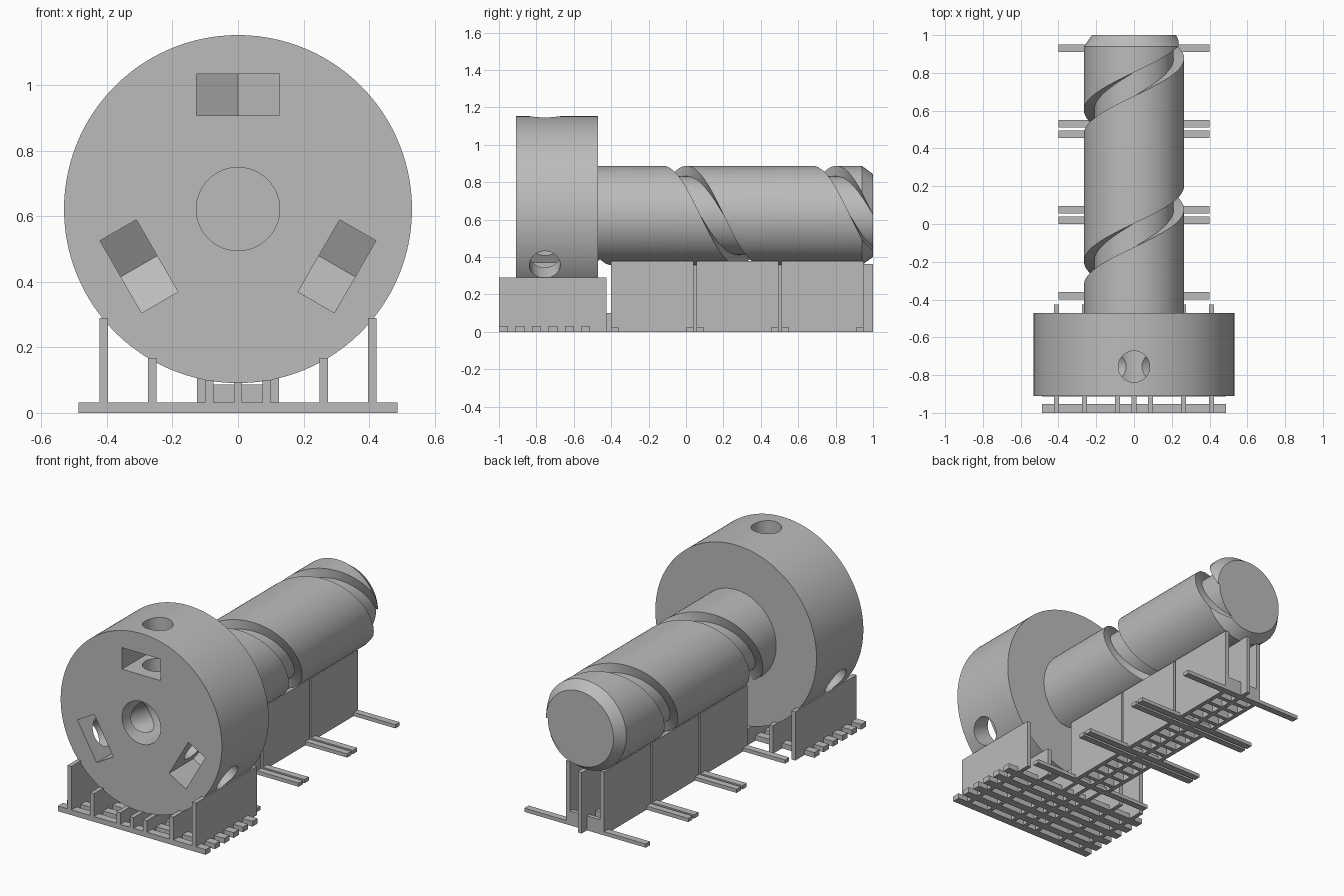
import bpy, bmesh
from math import sin, cos, pi, radians
from mathutils import Matrix, Vector

cube = bpy.data.objects.get("Cube")
if cube:
    bpy.data.objects.remove(cube)

AXIS_Z = 0.622
TO_AXIS = Matrix.Translation((0, 0, AXIS_Z))
ALONG_Y = Matrix.Rotation(radians(-90), 4, 'X')

grey = bpy.data.materials.new("plain grey")
grey.use_nodes = True
grey.diffuse_color = (0.5, 0.5, 0.5, 1)
grey.node_tree.nodes["Principled BSDF"].inputs["Base Color"].default_value = (0.5, 0.5, 0.5, 1)


def finish(name, bm):
    bmesh.ops.recalc_face_normals(bm, faces=bm.faces)
    mesh = bpy.data.meshes.new(name)
    bm.to_mesh(mesh)
    bm.free()
    mesh.materials.append(grey)
    obj = bpy.data.objects.new(name, mesh)
    bpy.context.collection.objects.link(obj)
    return obj


def select(obj):
    bpy.ops.object.select_all(action='DESELECT')
    obj.select_set(True)
    bpy.context.view_layer.objects.active = obj


def smooth(obj):
    select(obj)
    bpy.ops.object.shade_smooth_by_angle(angle=radians(25))


def cut(obj, cutter):
    cutter.hide_render = True
    mod = obj.modifiers.new("cut", 'BOOLEAN')
    mod.operation = 'DIFFERENCE'
    mod.solver = 'EXACT'
    mod.object = cutter
    select(obj)
    bpy.ops.object.modifier_apply(modifier=mod.name)
    bpy.data.objects.remove(cutter)


def loft(name, rings, matrix=Matrix()):
    """Skin a list of equal closed rings of points and cap both ends."""
    bm = bmesh.new()
    loops = [[bm.verts.new(matrix @ Vector(p)) for p in ring] for ring in rings]
    n = len(loops[0])
    for a, b in zip(loops, loops[1:]):
        for i in range(n):
            j = (i + 1) % n
            bm.faces.new((a[i], a[j], b[j], b[i]))
    bm.faces.new(loops[0])
    bm.faces.new(loops[-1])
    return finish(name, bm)


def round_bar(name, profile, matrix, sides=128):
    """Lathe (radius, height) pairs about local z."""
    turns = [2 * pi * i / sides for i in range(sides)]
    return loft(name, [[(r * cos(t), r * sin(t), h) for t in turns] for r, h in profile], matrix)


def boxes(name, ranges):
    """Boxes given as (x0, x1, y0, y1, z0, z1) in one object."""
    bm = bmesh.new()
    for x0, x1, y0, y1, z0, z1 in ranges:
        size = Matrix.Diagonal((x1 - x0, y1 - y0, z1 - z0, 1))
        mid = Matrix.Translation(((x0 + x1) / 2, (y0 + y1) / 2, (z0 + z1) / 2))
        bmesh.ops.create_cube(bm, size=1, matrix=mid @ size)
    return finish(name, bm)


# Head: thick disk with a central bore, radial screw holes and nut slots
head = round_bar("head", [(0.531, -0.91), (0.531, -0.47)], TO_AXIS @ ALONG_Y, 160)
cut(head, round_bar("bore_cutter", [(0.127, -1), (0.127, -0.6)], TO_AXIS @ ALONG_Y, 64))
slot = [(-0.127, -1), (0.127, -1), (0.127, -0.682), (0, -0.608), (-0.127, -0.682)]
for k in range(3):
    turn = TO_AXIS @ Matrix.Rotation(k * 2 * pi / 3, 4, 'Y')
    cut(head, round_bar("hole_cutter", [(0.083, 0.05), (0.083, 0.7)],
                        turn @ Matrix.Translation((0, -0.755, 0)), 48))
    cut(head, loft("slot_cutter", [[(x, y, h) for x, y in slot] for h in (0.285, 0.413)], turn))
smooth(head)

# Shaft with chamfered end and a helical groove
shaft = round_bar("shaft", [(0.265, -0.48), (0.265, 0.94), (0.222, 1.0)], TO_AXIS @ ALONG_Y)
groove = []
for i in range(-66, 145):
    a = i * pi / 48 + 0.01
    y = -0.06 + 0.8 * a / (2 * pi)
    groove.append([(r * sin(a), y + w, r * cos(a))
                   for r, w in ((0.21, -0.063), (0.21, 0.063), (0.32, 0.063), (0.32, -0.063))])
cut(shaft, loft("groove_cutter", groove, TO_AXIS))
smooth(shaft)

# Head support: upright fins standing on cross bars
T = 0.0125
fins = []
for x, top in ((0, 0.095), (0.0875, 0.1), (0.262, 0.167), (0.41, 0.29)):
    for s in ((1, -1) if x else (1,)):
        back = -0.4 if x < 0.1 else -0.425
        fins.append((s * x - T, s * x + T, -1, back, 0, top))
boxes("head_support_fins", fins)
boxes("head_support_bars",
      [(-0.487, 0.487, -1 + 0.088 * i, -0.952 + 0.088 * i, 0, 0.031) for i in range(6)])

# Shaft support: segmented outer fins, a long middle fin, rungs and feet
side_fins, feet, rungs = [], [], []
for i in range(3):
    y0 = -0.4 + 0.455 * i
    y1 = y0 + 0.44
    for x in (-0.1125, 0.1125):
        side_fins.append((x - T, x + T, y0, y1, 0, 0.378))
    for y in (y0, y1 - 0.04):
        feet.append((-0.4, 0.4, y, y + 0.04, 0, 0.022))
    for j in range(6):
        y = y0 + 0.083 * j
        rungs.append((-0.11, 0.11, y, y + 0.025, 0, 0.086))
boxes("shaft_side_fins", side_fins)
boxes("shaft_middle_fin", [(-T, T, -0.4, 1.0, 0, 0.362)])
boxes("shaft_support_feet", feet)
boxes("shaft_support_rungs", rungs)
